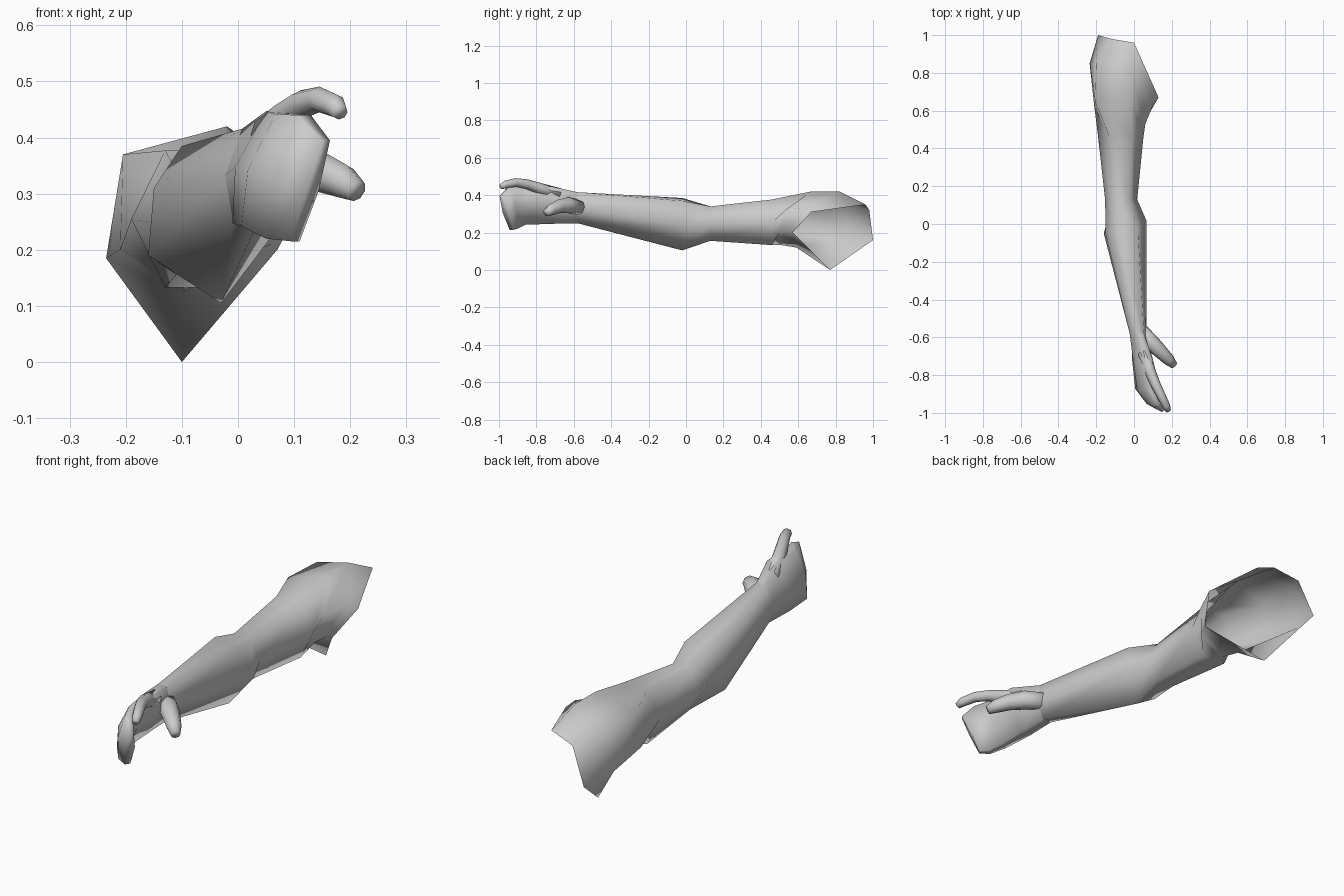
import bpy, bmesh, math
from mathutils import Vector

if "Cube" in bpy.data.objects:
    bpy.data.objects.remove(bpy.data.objects["Cube"])


def section(x, y, z, a, b, lean=0.0, bend=0.0, yaw=0):
    """Hexagonal section: half width a, half height b, sheared and turned."""
    c, s = math.cos(math.radians(yaw)), math.sin(math.radians(yaw))
    ring = []
    for i in range(6):
        t = math.radians(60 - 60 * i)
        u, v = a * math.cos(t), b * math.sin(t) / 0.866
        ring.append((x + u * c + v * lean, y + u * s + v * bend, z + v))
    return ring


def loft(name, rings, cap_start=False, cap_end=False):
    """Skin a series of equal-sized rings into one smooth object."""
    bm = bmesh.new()
    rows = [[bm.verts.new(p) for p in r] for r in rings]
    n = len(rows[0])
    for r0, r1 in zip(rows, rows[1:]):
        for i in range(n):
            j = (i + 1) % n
            bm.faces.new((r0[i], r0[j], r1[j], r1[i]))
    if cap_start:
        bm.faces.new(rows[0])
    if cap_end:
        bm.faces.new(rows[-1])
    bmesh.ops.recalc_face_normals(bm, faces=bm.faces)
    me = bpy.data.meshes.new(name)
    bm.to_mesh(me)
    bm.free()
    for p in me.polygons:
        p.use_smooth = True
    ob = bpy.data.objects.new(name, me)
    bpy.context.collection.objects.link(ob)
    return ob


def digit(name, path, sides=8):
    """Tapered round tube through (x, y, z, radius) points."""
    pts = [Vector(p[:3]) for p in path]
    rings = []
    for i, p in enumerate(pts):
        d = pts[min(i + 1, len(pts) - 1)] - pts[max(i - 1, 0)]
        q = d.to_track_quat('Z', 'Y')
        rings.append([p + q @ Vector((path[i][3] * math.cos(math.tau * k / sides),
                                      path[i][3] * math.sin(math.tau * k / sides), 0))
                      for k in range(sides)])
    return loft(name, rings, True, True)


# Key outlines: open shoulder rim, shoulder bulge, elbow
rim = [(0, .96, .35), (.13, .67, .31), (.07, .57, .20),
       (-.10, .77, 0), (-.19, 1, .16), (-.12, .98, .32)]
shoulder = [(-.02, .82, .42), (.105, .64, .335), (.06, .55, .21),
            (-.10, .59, .12), (-.235, .85, .185), (-.20, .85, .365)]
armpit = [(-.02, .67, .42), (.06, .53, .32), (.035, .50, .20),
          (-.09, .50, .135), (-.21, .62, .20), (-.205, .65, .37)]
elbow = [(.02, -.02, .37), (.065, .02, .23), (-.03, -.02, .105),
         (-.16, -.05, .19), (-.15, -.05, .31), (-.10, -.02, .385)]
wrist = section(.022, -.58, .333, .045, .083, .1)

# Upper arm and forearm
loft("arm", [rim, shoulder, armpit,
             section(-.07, .46, .255, .12, .122),
             section(-.068, .13, .248, .085, .092),
             elbow, wrist])

# Hand with three fused, curled fingers
loft("hand", [wrist,
              section(.045, -.72, .347, .05, .10, .3),
              section(.055, -.865, .342, .04, .10, .3, 0, 20),
              section(.09, -.93, .33, .032, .11, .25, -.15, 40),
              section(.13, -.96, .305, .024, .09, .3, -.3, 55)], cap_end=True)

# Raised index finger
digit("index_finger", [(.055, -.68, .405, .034), (.085, -.78, .435, .030),
                       (.115, -.85, .459, .026), (.145, -.91, .468, .023),
                       (.172, -.965, .457, .021), (.182, -.99, .445, .014)])

# Thumb
digit("thumb", [(.04, -.57, .335, .040), (.095, -.63, .347, .043),
                (.145, -.68, .340, .037), (.185, -.72, .323, .031),
                (.212, -.748, .305, .020)])
